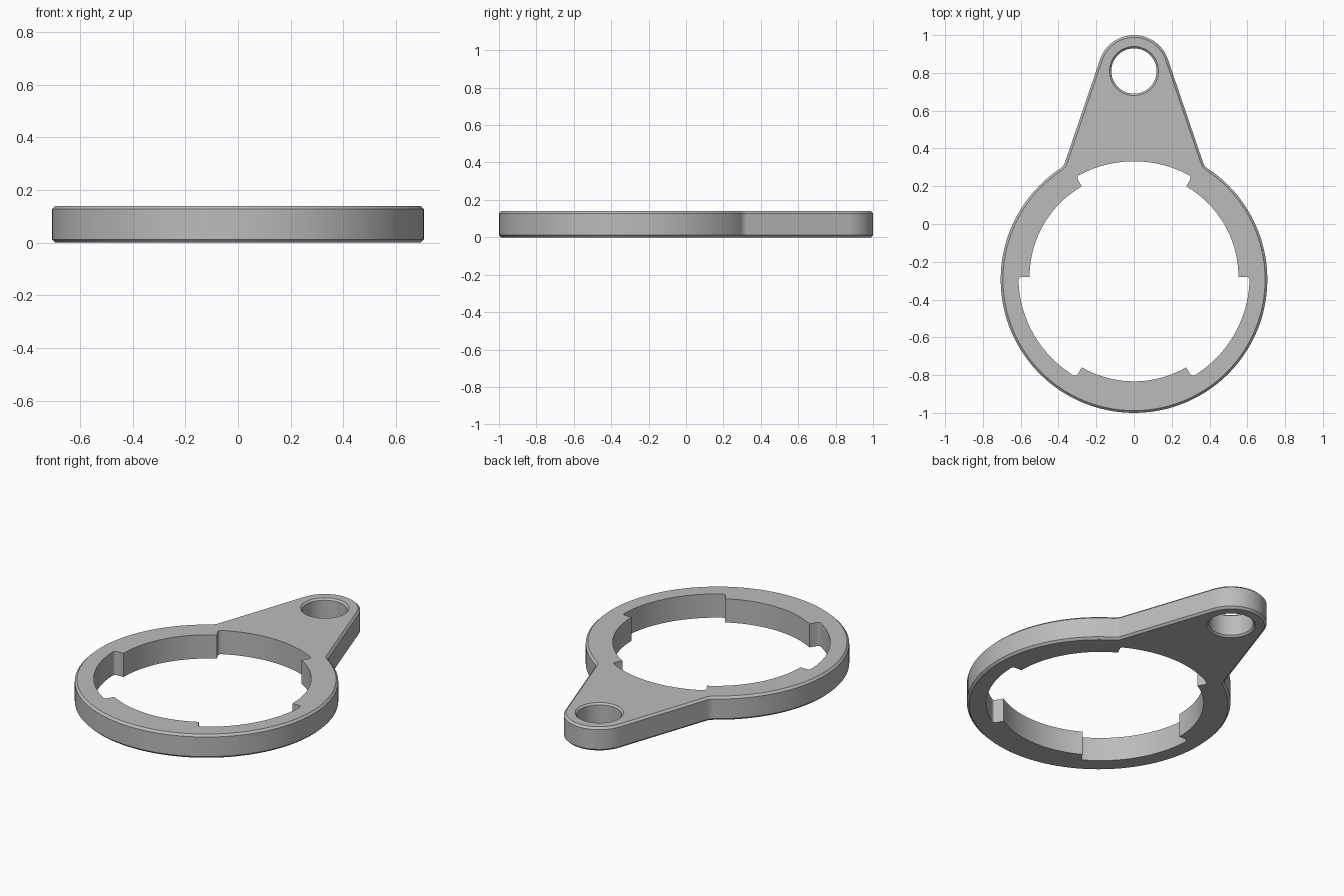
import bpy, bmesh, math

if "Cube" in bpy.data.objects:
    bpy.data.objects.remove(bpy.data.objects["Cube"])

H = 0.14                    # thickness
C = 0.012                   # edge chamfer
RING_Y, RING_R = -0.294, 0.706
TIP_Y, TIP_R = 0.81, 0.19
HOLE_R = 0.12
BORE_Y, BORE_WIDE, BORE_NARROW = -0.28, 0.612, 0.553
FILLET = 0.06               # blend between tab and ring


def arc(cx, cy, r, a0, a1, n):
    return [(cx + r * math.cos(a0 + (a1 - a0) * i / n),
             cy + r * math.sin(a0 + (a1 - a0) * i / n)) for i in range(n + 1)]


def outer_profile(inset):
    """Ring blended into a tapered tab, shrunk by inset."""
    r, t, f = RING_R - inset, TIP_R - inset, FILLET + inset
    a = math.radians(18.8)                      # direction of the tab side normal
    nx, ny = math.cos(a), math.sin(a)
    d = ny * (TIP_Y - RING_Y) + t + f
    s = math.sqrt((r + f) ** 2 - d * d)
    cx, cy = nx * d - ny * s, RING_Y + ny * d + nx * s
    b = math.atan2(cy - RING_Y, cx)             # where the blend meets the ring
    right = arc(0, RING_Y, r, -math.pi / 2, b, 48)
    right += arc(cx, cy, f, b + math.pi, a + math.pi, 8)[1:]
    right += arc(0, TIP_Y, t, a, math.pi / 2, 16)
    return right + [(-x, y) for x, y in right[-2:0:-1]]


def bore_profile():
    """Three wide and three narrow arcs, with rounded inner corners."""
    pts = []
    rd = math.radians
    q = 0.02                                    # corner rounding
    qa = q / BORE_WIDE
    for k in range(3):
        a = rd(120 * k)
        pts += arc(0, BORE_Y, BORE_NARROW, a, a + rd(60), 20)
        w0, w1 = a + rd(60), a + rd(120)

        def corner(end, sign):
            out = []
            for i in range(5):
                u = i / 4
                out += arc(0, BORE_Y, BORE_WIDE - q * (1 - u) ** 2,
                           end + sign * qa * u * u, 0, 1)[:1]
            return out
        pts += corner(w0, 1)
        pts += arc(0, BORE_Y, BORE_WIDE, w0 + qa, w1 - qa, 20)[1:-1]
        pts += corner(w1, -1)[::-1]
    return pts


def wall(bm, layers):
    """Join stacked closed profiles; return the bottom and top edge loops."""
    rows = [[bm.verts.new((x, y, z)) for x, y in pts] for pts, z in layers]
    n = len(rows[0])
    for lo, hi in zip(rows, rows[1:]):
        for i in range(n):
            j = (i + 1) % n
            bm.faces.new((lo[i], lo[j], hi[j], hi[i]))
    return [[bm.edges.get((row[i], row[(i + 1) % n])) for i in range(n)]
            for row in (rows[0], rows[-1])]


def circle(r):
    return arc(0, TIP_Y, r, 0, 2 * math.pi, 48)[:-1]


bm = bmesh.new()
# chamfered rim, plain bore, chamfered hanging hole
rim = wall(bm, [(outer_profile(C), 0), (outer_profile(0), C),
                (outer_profile(0), H - C), (outer_profile(C), H)])
bore = wall(bm, [(bore_profile(), 0), (bore_profile(), H)])
hole = wall(bm, [(circle(HOLE_R + 0.01), 0), (circle(HOLE_R), 0.01),
                 (circle(HOLE_R), H - 0.01), (circle(HOLE_R + 0.01), H)])
# flat bottom and top
for k in range(2):
    bmesh.ops.triangle_fill(bm, use_beauty=True, use_dissolve=False,
                            edges=rim[k] + bore[k] + hole[k],
                            normal=(0, 0, 1 if k else -1))
bmesh.ops.recalc_face_normals(bm, faces=bm.faces[:])
mesh = bpy.data.meshes.new("ring_wrench")
bm.to_mesh(mesh)
bm.free()

body = bpy.data.objects.new("ring_wrench", mesh)
bpy.context.collection.objects.link(body)
grey = bpy.data.materials.new("mid grey")
grey.diffuse_color = (0.5, 0.5, 0.5, 1)
grey.use_nodes = True
grey.node_tree.nodes["Principled BSDF"].inputs["Base Color"].default_value = grey.diffuse_color
mesh.materials.append(grey)

bpy.context.view_layer.objects.active = body
body.select_set(True)
bpy.ops.object.shade_smooth_by_angle(angle=math.radians(25))
